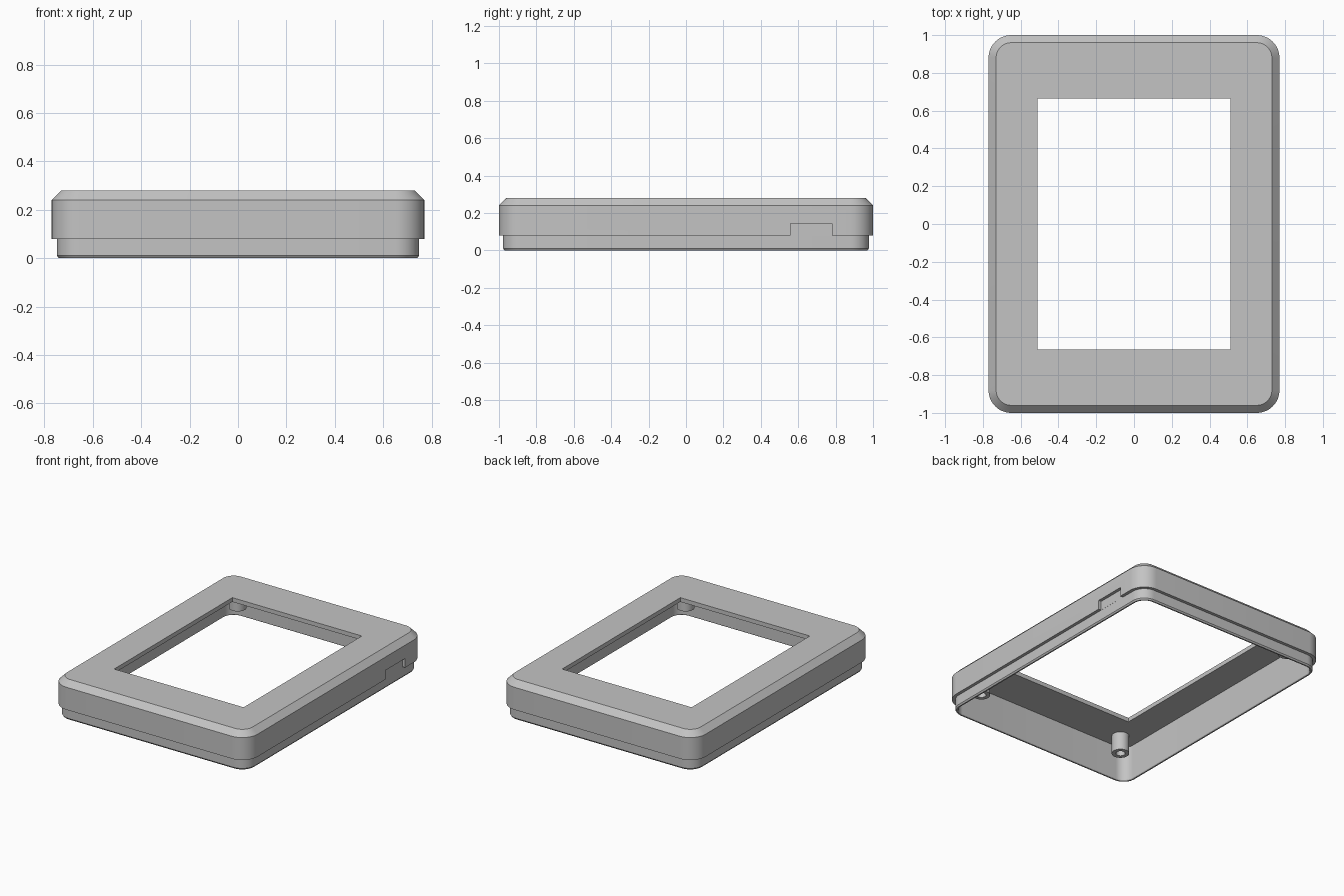
import bpy
import bmesh
from math import sin, cos, pi, radians

cube = bpy.data.objects.get("Cube")
if cube:
    bpy.data.objects.remove(cube, do_unlink=True)

grey = bpy.data.materials.new("plain grey")
grey.use_nodes = True
colour = (0.55, 0.55, 0.55, 1)
grey.diffuse_color = colour
grey.node_tree.nodes["Principled BSDF"].inputs["Base Color"].default_value = colour

STEPS = 12


def rounded_ring(bm, hx, hy, r, z, centre=(0, 0)):
    """Vertices of a rounded rectangle; r = 0 gives square corners."""
    ring = []
    for k, (sx, sy) in enumerate([(1, 1), (-1, 1), (-1, -1), (1, -1)]):
        for i in range(STEPS + 1):
            a = (k + i / STEPS) * pi / 2
            ring.append(bm.verts.new((centre[0] + sx * (hx - r) + r * cos(a),
                                      centre[1] + sy * (hy - r) + r * sin(a), z)))
    return ring


def closed_loft(name, profile, centre=(0, 0)):
    """Sweep a closed profile of rings (hx, hy, r, z) into a hollow solid."""
    bm = bmesh.new()
    rings = [rounded_ring(bm, *p, centre) for p in profile]
    for a, b in zip(rings, rings[1:] + rings[:1]):
        for i in range(len(a)):
            j = (i + 1) % len(a)
            bm.faces.new((a[i], a[j], b[j], b[i]))
    bmesh.ops.remove_doubles(bm, verts=bm.verts, dist=0.0001)
    bmesh.ops.recalc_face_normals(bm, faces=bm.faces)
    mesh = bpy.data.meshes.new(name)
    bm.to_mesh(mesh)
    bm.free()
    mesh.materials.append(grey)
    obj = bpy.data.objects.new(name, mesh)
    bpy.context.collection.objects.link(obj)
    return obj


def smooth(obj):
    bpy.ops.object.select_all(action="DESELECT")
    obj.select_set(True)
    bpy.context.view_layer.objects.active = obj
    bpy.ops.object.shade_smooth_by_angle(angle=radians(30))


# Frame shell: lip, outer wall, chamfer, top plate with window, inner wall
frame = closed_loft("frame_shell", [
    (0.741, 0.971, 0.091, 0),
    (0.748, 0.978, 0.098, 0.01),
    (0.748, 0.978, 0.098, 0.08),
    (0.77, 1, 0.12, 0.08),
    (0.77, 1, 0.12, 0.24),
    (0.73, 0.96, 0.08, 0.28),
    (0.51, 0.665, 0, 0.28),
    (0.51, 0.665, 0, 0.25),
    (0.728, 0.958, 0.078, 0.25),
    (0.728, 0.958, 0.078, 0.006),
    (0.732, 0.962, 0.082, 0),
])

# Side notch in the outer wall, down to the lip
bpy.ops.mesh.primitive_cube_add(size=1, location=(0.7985, 0.67, 0.1025))
cutter = bpy.context.object
cutter.name = "notch_cutter"
cutter.scale = (0.1, 0.22, 0.085)
cutter.hide_render = True
cutter.data.materials.append(grey)
bpy.context.view_layer.update()
cut = frame.modifiers.new("notch", "BOOLEAN")
cut.operation = "DIFFERENCE"
cut.solver = "EXACT"
cut.object = cutter
bpy.context.view_layer.objects.active = frame
bpy.ops.object.modifier_apply(modifier=cut.name)
bpy.data.objects.remove(cutter, do_unlink=True)
smooth(frame)

# Screw posts under the four corners of the top plate
OUTER, BORE = 0.057, 0.03
for side, sx in (("left", 1), ("right", -1)):
    for end, sy in (("front", -1), ("back", 1)):
        post = closed_loft(f"screw_post_{end}_{side}", [
            (OUTER, OUTER, OUTER, 0.12),
            (OUTER, OUTER, OUTER, 0.255),
            (BORE, BORE, BORE, 0.255),
            (BORE, BORE, BORE, 0.12),
        ], (sx * 0.59, sy * 0.84))
        smooth(post)
